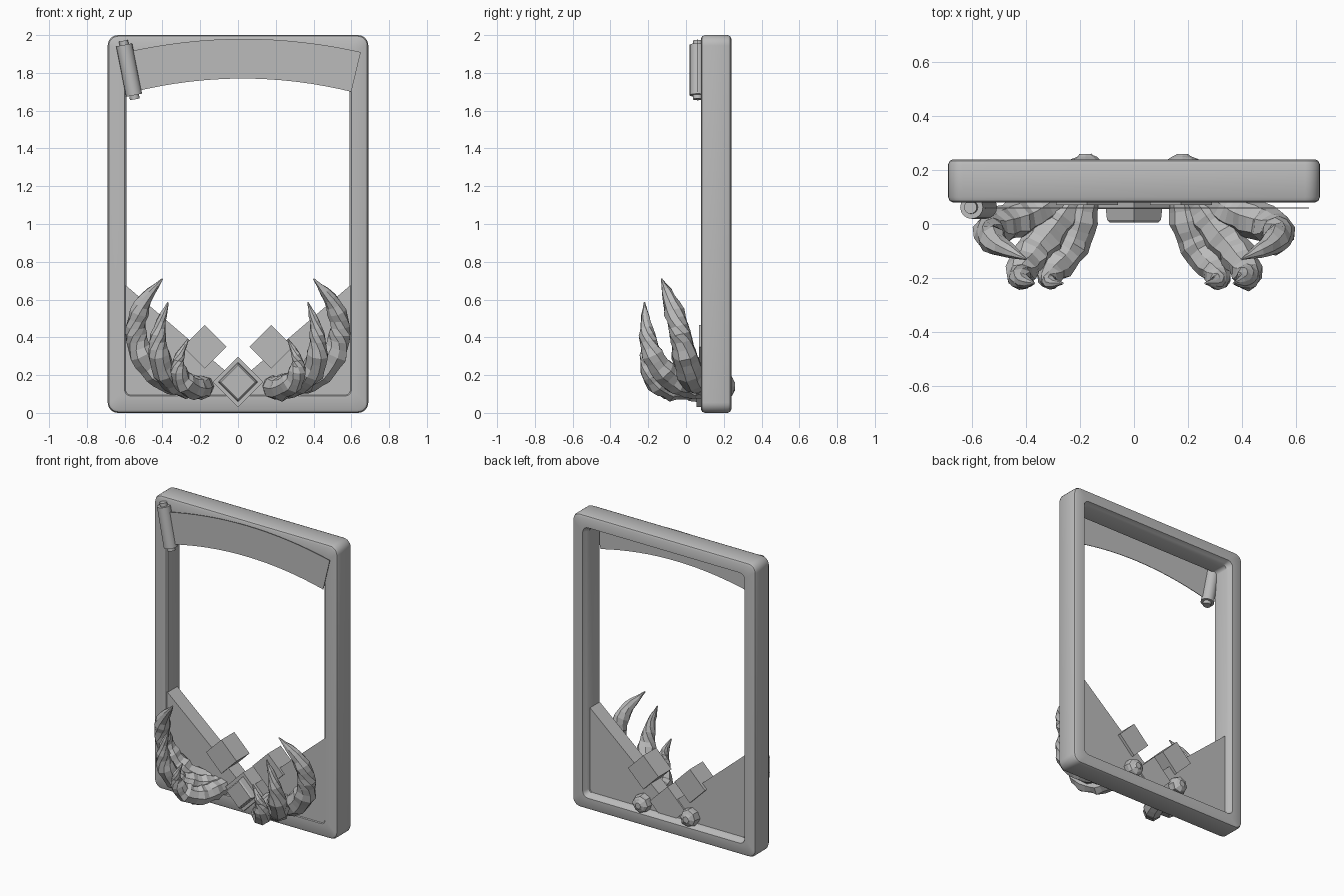
import bpy, bmesh, math, random
from mathutils import Vector, Matrix

random.seed(4)
if "Cube" in bpy.data.objects:
    bpy.data.objects.remove(bpy.data.objects["Cube"], do_unlink=True)

grey = bpy.data.materials.new("plain grey")
grey.use_nodes = True
GREY = (0.5, 0.5, 0.5, 1)
grey.diffuse_color = GREY
grey.node_tree.nodes["Principled BSDF"].inputs["Base Color"].default_value = GREY


def finish(name, bm, smooth=False):
    bmesh.ops.recalc_face_normals(bm, faces=bm.faces)
    mesh = bpy.data.meshes.new(name)
    bm.to_mesh(mesh)
    bm.free()
    mesh.materials.append(grey)
    obj = bpy.data.objects.new(name, mesh)
    bpy.context.collection.objects.link(obj)
    if smooth:
        bpy.ops.object.select_all(action='DESELECT')
        obj.select_set(True)
        bpy.context.view_layer.objects.active = obj
        bpy.ops.object.shade_smooth_by_angle(angle=math.radians(35))
    return obj


def loft(bm, rings, cyclic=False, caps=True):
    """Join rings of points with quads."""
    loops = [[bm.verts.new(p) for p in ring] for ring in rings]
    pairs = list(zip(loops, loops[1:] + loops[:1] if cyclic else loops[1:]))
    for a, b in pairs:
        for i in range(len(a)):
            j = (i + 1) % len(a)
            bm.faces.new((a[i], a[j], b[j], b[i]))
    if caps and not cyclic:
        bm.faces.new(loops[0])
        bm.faces.new(loops[-1])


def prism(name, outline, y0, y1):
    bm = bmesh.new()
    loft(bm, [[(x, y, z) for x, z in outline] for y in (y0, y1)])
    return finish(name, bm)


def rounded_rect(inset, y, radius, steps=6):
    hx, hz = 0.69 - inset, 1 - inset
    pts = []
    for k, (sx, sz) in enumerate([(1, 1), (-1, 1), (-1, -1), (1, -1)]):
        for i in range(steps + 1):
            a = math.pi / 2 * (k + i / steps)
            pts.append((sx * (hx - radius) + radius * math.cos(a), y,
                        1 + sz * (hz - radius) + radius * math.sin(a)))
    return pts


def diamond(cx, cz, r):
    return [(cx + r, cz), (cx, cz + r), (cx - r, cz), (cx, cz - r)]


# Frame: a moulding section swept round a rounded rectangle
section = [(0.0, 0.10, 0.055), (0.006, 0.086, 0.05), (0.018, 0.08, 0.04),
           (0.09, 0.08, 0.03), (0.10, 0.09, 0.025), (0.10, 0.20, 0.025),
           (0.09, 0.215, 0.03), (0.08, 0.24, 0.04), (0.018, 0.24, 0.04),
           (0.006, 0.234, 0.05), (0.0, 0.22, 0.055)]
bm = bmesh.new()
loft(bm, [rounded_rect(*s) for s in section], cyclic=True)
finish("frame", bm, True)

# Banner: a thin arched strip across the top
upper, lower = [], []
for i in range(17):
    t = i / 16
    arch = 0.07 * (1 - (2 * t - 1) ** 2)
    upper.append((-0.59 + 1.24 * t, 1.91 + arch))
    lower.append((-0.55 + 1.15 * t, 1.70 + arch))
prism("banner", upper + lower[::-1], 0.058, 0.062)

# Scroll rod at the end of the banner, with stepped ends
top, bottom = Vector((-0.607, 0.062, 1.97)), Vector((-0.546, 0.062, 1.66))
axis = bottom - top
turn = axis.to_track_quat('Z', 'Y').to_matrix()
rings = []
for t, r in [(0, 0.024), (0.07, 0.024), (0.07, 0.043), (0.93, 0.043),
             (0.93, 0.026), (1, 0.026)]:
    rings.append([top + axis * t + turn @ Vector((r * math.cos(a), r * math.sin(a), 0))
                  for a in (math.tau * i / 16 for i in range(16))])
bm = bmesh.new()
loft(bm, rings)
finish("scroll_rod", bm, True)

# Centre block with a raised, tapered face
prism("centre_block", diamond(0, 0.163, 0.133), 0.055, 0.2)
bm = bmesh.new()
loft(bm, [[(x, y, z) for x, z in diamond(0, 0.163, r)]
          for r, y in ((0.105, 0.06), (0.1, 0.015), (0.09, 0.006))])
finish("centre_boss", bm)


def catmull(points, steps=4):
    """Smooth path; every point holds x, y, z and radius."""
    pts = [Vector(p) for p in points]
    pts = [2 * pts[0] - pts[1]] + pts + [2 * pts[-1] - pts[-2]]
    out = []
    for a, b, c, d in zip(pts, pts[1:], pts[2:], pts[3:]):
        for i in range(steps):
            t = i / steps
            out.append(0.5 * (2 * b + (c - a) * t + (2 * a - 5 * b + 4 * c - d) * t * t
                              + (3 * b - a - 3 * c + d) * t ** 3))
    return out + [pts[-2]]


def claw(name, points, side):
    path = catmull(points)
    rings = []
    for i, p in enumerate(path):
        ahead = path[min(i + 1, len(path) - 1)] - path[max(i - 1, 0)]
        rot = ahead.to_3d().normalized().to_track_quat('Z', 'Y').to_matrix()
        r = p.w * (1.07 if i % 3 == 0 else 0.97)
        ring = []
        for k in range(8):
            a = math.tau * k / 8
            q = r * random.uniform(0.9, 1.08)
            v = p.to_3d() + rot @ Vector((q * math.cos(a), q * math.sin(a), 0))
            ring.append((v.x * side, v.y, v.z))
        rings.append(ring)
    bm = bmesh.new()
    loft(bm, rings)
    return finish(name, bm)


CLAWS = {
    "inner_claw": [(0.18, 0.26, 0.14, 0.02), (0.18, 0.22, 0.14, 0.06),
                   (0.19, 0.05, 0.14, 0.06), (0.23, -0.08, 0.13, 0.062),
                   (0.30, -0.17, 0.18, 0.055), (0.315, -0.215, 0.28, 0.03),
                   (0.265, -0.22, 0.39, 0.004)],
    "middle_claw": [(0.22, 0.1, 0.14, 0.06), (0.29, 0.0, 0.15, 0.07),
                    (0.37, -0.1, 0.2, 0.068), (0.42, -0.18, 0.31, 0.055),
                    (0.415, -0.21, 0.45, 0.034), (0.37, -0.22, 0.585, 0.004)],
    "outer_claw": [(0.28, 0.1, 0.15, 0.06), (0.38, 0.04, 0.18, 0.07),
                   (0.49, 0.0, 0.28, 0.07), (0.54, -0.03, 0.42, 0.056),
                   (0.51, -0.075, 0.57, 0.045), (0.40, -0.13, 0.71, 0.004)],
}

# Mirrored parts: corner plates, square blocks and claws
for side, word in ((1, "left"), (-1, "right")):
    corner = [(0.6, 0.68), (0.6, 0.09), (0.0, 0.09), (0.0, 0.165)]
    prism(word + "_corner_plate", [(x * side, z) for x, z in corner], 0.085, 0.19)
    prism(word + "_square_block", diamond(0.175 * side, 0.35, 0.115), 0.07, 0.21)
    for name, points in CLAWS.items():
        claw(word + "_" + name, points, side)
